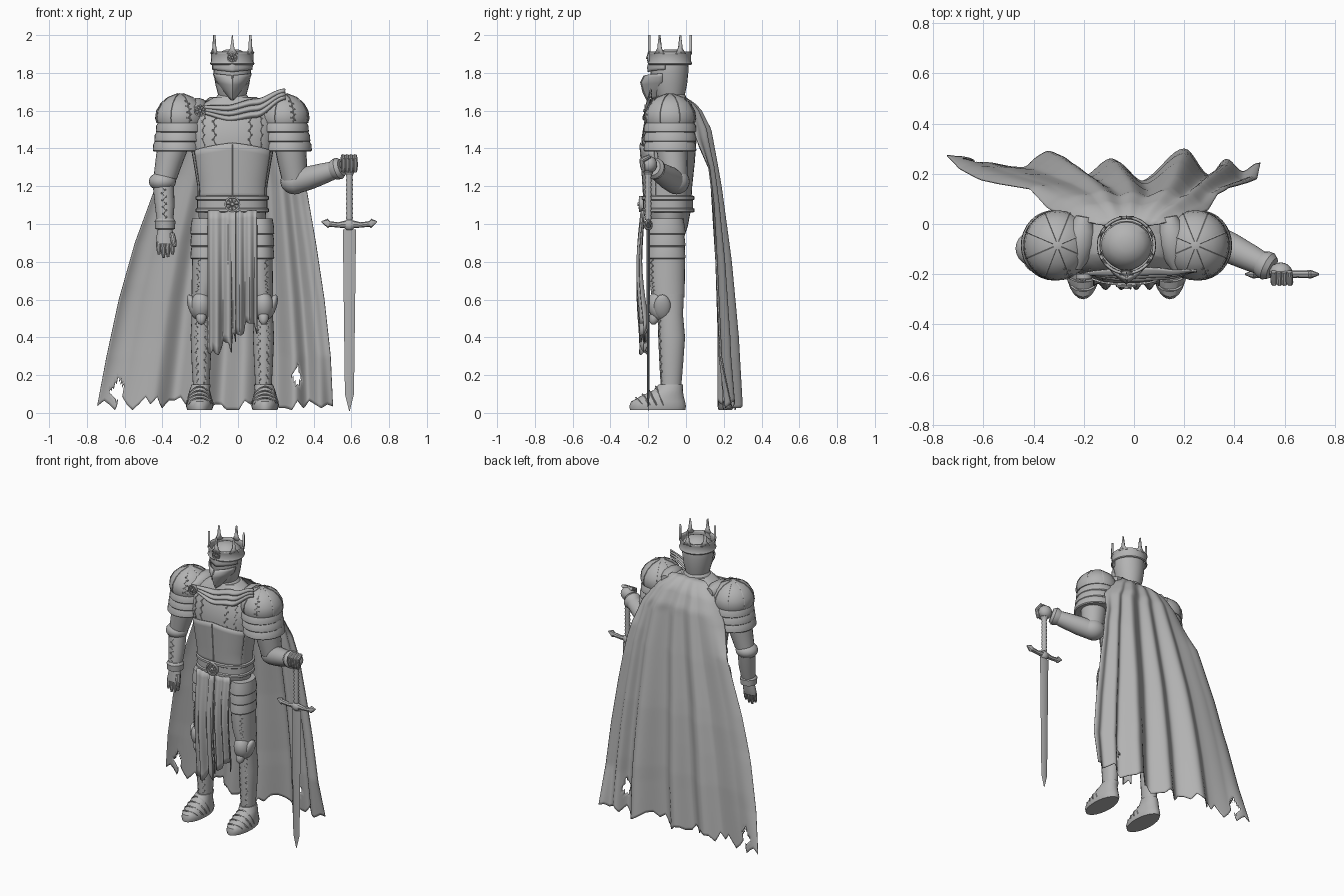
import bpy, bmesh, math, random
from mathutils import Vector, Quaternion

if "Cube" in bpy.data.objects:
    bpy.data.objects.remove(bpy.data.objects["Cube"])

random.seed(4)
C, Y0 = -0.03, -0.08          # body axis
Z = Vector((0, 0, 1))
steel = bpy.data.materials.new("grey steel")
steel.diffuse_color = (0.45, 0.45, 0.45, 1)
steel.use_nodes = True
steel.node_tree.nodes["Principled BSDF"].inputs["Base Color"].default_value = steel.diffuse_color


def finish(name, bm, angle=35, thick=0):
    bmesh.ops.recalc_face_normals(bm, faces=bm.faces)
    me = bpy.data.meshes.new(name)
    bm.to_mesh(me)
    bm.free()
    me.shade_smooth()
    me.set_sharp_from_angle(angle=math.radians(angle))
    me.materials.append(steel)
    ob = bpy.data.objects.new(name, me)
    bpy.context.collection.objects.link(ob)
    if thick:
        mod = ob.modifiers.new("thickness", 'SOLIDIFY')
        mod.thickness, mod.offset = thick, 0
    return ob


def table(pts, t, smooth=False):
    """Interpolate y from a sorted list of (t, y)."""
    for (a, p), (b, q) in zip(pts, pts[1:]):
        if t <= b:
            k = max(0, (t - a) / (b - a))
            if smooth:
                k = k * k * (3 - 2 * k)
            return p + (q - p) * k
    return pts[-1][1]


def ring_point(st, ang, rot, power=2, grow=0):
    x, y, z, rx, ry = st
    c, s = math.cos(ang), math.sin(ang)
    e = 2 / power
    p = Vector(((rx + grow) * math.copysign(abs(c) ** e, c), (ry + grow) * math.copysign(abs(s) ** e, s), 0))
    return Vector((x, y, z)) + rot @ p


def turn(stations, axis):
    axis = axis or Vector(stations[-1][:3]) - Vector(stations[0][:3])
    return Z.rotation_difference(axis)


def loft(name, stations, n=24, axis=Z, power=2, caps=True, thick=0, angle=35):
    """Skin over elliptical rings (x, y, z, rx, ry) set square to an axis."""
    rot, bm = turn(stations, axis), bmesh.new()
    rings = [[bm.verts.new(ring_point(s, math.tau * i / n, rot, power)) for i in range(n)] for s in stations]
    for a, b in zip(rings, rings[1:]):
        for i in range(n):
            j = (i + 1) % n
            bm.faces.new((a[i], a[j], b[j], b[i]))
    if caps:
        bm.faces.new(rings[0][::-1])
        bm.faces.new(rings[-1])
    return finish(name, bm, angle, thick)


def limb(name, a, b, radii, n=20):
    a, b = Vector(a), Vector(b)
    k = len(radii) - 1
    return loft(name, [(*a.lerp(b, i / k), r, r) for i, r in enumerate(radii)], n, None)


def ball(name, pos, size, rot=(0, 0, 0), seg=20):
    bm = bmesh.new()
    bmesh.ops.create_uvsphere(bm, u_segments=seg, v_segments=seg // 2, radius=1)
    ob = finish(name, bm)
    ob.location, ob.scale, ob.rotation_euler = pos, size, rot
    return ob


def cloth(name, fn, nu, nv, thick=0.006, hole=None):
    bm = bmesh.new()
    g = [[bm.verts.new(fn(i / nu, j / nv)) for i in range(nu + 1)] for j in range(nv + 1)]
    for j in range(nv):
        for i in range(nu):
            f = (g[j][i], g[j][i + 1], g[j + 1][i + 1], g[j + 1][i])
            mid = sum((v.co for v in f), Vector()) / 4
            if not (hole and hole(mid)):
                bm.faces.new(f)
    return finish(name, bm, 50, thick)


def wire(name, pts, r):
    """Thin raised line through points."""
    bm = bmesh.new()
    rings = []
    for i, p in enumerate(pts):
        d = Vector(pts[min(i + 1, len(pts) - 1)]) - Vector(pts[max(i - 1, 0)])
        q = Z.rotation_difference(d)
        rings.append([bm.verts.new(Vector(p) + q @ Vector((r * math.cos(a), r * math.sin(a), 0)))
                      for a in (0, 1.571, 3.142, 4.712)])
    for a, b in zip(rings, rings[1:]):
        for i in range(4):
            bm.faces.new((a[i], a[(i + 1) % 4], b[(i + 1) % 4], b[i]))
    return finish(name, bm)


def vine(name, st, ang, amp=0.08, waves=6, lo=0.05, hi=0.95, axis=Z, power=2):
    """Engraved scroll running along a loft."""
    rot, pts = turn(st, axis), []
    for i in range(waves * 10 + 1):
        w = math.tau * i / 10
        t = lo + (hi - lo) * i / (waves * 10) + 0.25 / waves * (hi - lo) * math.sin(2 * w)
        k = min(max(t, 0), 0.999) * (len(st) - 1)
        a, b, f = st[int(k)], st[int(k) + 1], k % 1
        s = [p + (q - p) * f for p, q in zip(a, b)]
        pts.append(ring_point(s, ang + amp * math.sin(w), rot, power, 0.0005))
    wire(name, pts, 0.002)


def rosette(name, x, y, z, r):
    loft(name, [(x, y + .02, z, r, r), (x, y, z, r, r), (x, y, z, r * .8, r * .8), (x, y + .008, z, r * .75, r * .75),
                (x, y + .008, z, r * .3, r * .3), (x, y - .008, z, r * .2, r * .2)], 16, None)
    for k in range(8):
        a = math.tau * k / 8
        ball(name + "_petal", (x + r * .52 * math.cos(a), y + .006, z + r * .52 * math.sin(a)),
             (r * .26, .007, r * .1), (0, -a, 0), 8)


# torso, belly plate, belt and hips
torso = [(C, -.095, 1.1, .183, .122), (C, -.095, 1.2, .185, .128), (C, -.092, 1.32, .205, .138),
         (C, -.09, 1.45, .228, .146), (C, -.085, 1.55, .228, .135), (C, -.08, 1.62, .18, .105), (C, -.08, 1.67, .1, .08)]
loft("torso", torso, 36, power=2.4)
for a in (-2.25, -1.93, -1.21, -.89):
    vine("chest_scroll", torso, a, .05, 9, .05, .75, power=2.4)


def belly(u, v):
    a = -math.pi / 2 + (u - .5) * 2.2
    z = 1.13 + v * (.26 + .04 * (1 - abs(2 * u - 1)))
    s = (C, -.093, z, table([(1.1, .187), (1.2, .189), (1.43, .227)], z), table([(1.1, .126), (1.2, .132), (1.43, .149)], z))
    return ring_point(s, a, Quaternion(), 2.4)


cloth("belly_plate", belly, 24, 8, .006)
wire("belly_ridge", [(C, -.222, 1.15), (C, -.228, 1.25), (C, -.241, 1.42)], .006)
loft("belt", [(C, -.095, z, .186 + d, .132 + d) for z, d in
              ((1.06, 0), (1.065, .008), (1.08, .008), (1.085, 0), (1.125, 0), (1.13, .008), (1.145, .008), (1.15, 0))], 36, power=2.4)
loft("hips", [(C, -.09, .93, .13, .08), (C, -.09, .99, .175, .1), (C, -.095, 1.07, .18, .12)], 28)
rosette("buckle", C, -.25, 1.105, .042)
loft("gorget", [(C, -.08, 1.58, .13, .12), (C, -.08, 1.65, .1, .09), (C, -.08, 1.68, .08, .078), (C, -.08, 1.69, .07, .07)])

# helmet with brow and pointed face plate
loft("helmet", [(C, y, z, r, q) for z, r, y, q in ((1.63, .06, -.08, .06), (1.68, .074, -.085, .078), (1.74, .09, -.088, .094),
     (1.8, .099, -.088, .1), (1.85, .101, -.085, .098), (1.885, .092, -.08, .088), (1.91, .066, -.08, .063), (1.925, .03, -.08, .03))])


def plate(rows, back):
    def fn(u, v):
        z = rows[0][0] + (rows[-1][0] - rows[0][0]) * v
        w, r = (table([(q[0], q[i]) for q in rows], z) for i in (1, 2))
        s = 2 * u - 1
        return (C + w * s, r + (back - r) * (.5 * abs(s) + .5 * s ** 4), z + .012 * abs(s))
    return fn


cloth("face_plate", plate([(1.655, .015, -.2), (1.7, .055, -.22), (1.75, .088, -.235), (1.785, .1, -.215)], -.125), 16, 8, .008)
cloth("brow_plate", plate([(1.805, .104, -.2), (1.83, .105, -.202), (1.86, .105, -.195)], -.11), 16, 4, .008)
wire("face_ridge", [(C, -.205, 1.655), (C, -.226, 1.7), (C, -.238, 1.75), (C, -.22, 1.785)], .005)

# crown
loft("crown_band", [(C, Y0 - .005, z, r, r) for z, r in ((1.845, .11), (1.85, .114), (1.86, .108), (1.9, .109), (1.912, .113))],
     36, caps=False, thick=.008)
for k in range(6):
    a = math.tau * k / 6 - math.pi / 2
    dx, dy = math.cos(a), math.sin(a)
    bm = bmesh.new()
    pts = [(-.03, 1.9), (.03, 1.9), (.011, 1.93), (.002, 2), (-.002, 2), (-.011, 1.93)]
    bm.faces.new([bm.verts.new((C + .11 * dx - t * dy, Y0 - .005 + .11 * dy + t * dx, z)) for t, z in pts])
    finish("crown_spike", bm, thick=.012)
rosette("crown_jewel", C, -.205, 1.88, .028)

for s in (-1, 1):
    sx = C + s * .275
    # layered shoulder guard
    dome = [(sx, -.085, z, r, r * 1.04) for z, r in ((1.535, .127), (1.56, .134), (1.6, .128), (1.64, .105), (1.67, .07), (1.69, .015))]
    loft("shoulder_dome", dome, 32)
    for k in range(8):
        wire("dome_rib", [ring_point(d, math.tau * (k + .5) / 8, Quaternion(), 2, .0005) for d in dome], .003)
    vine("dome_scroll", dome, -1.2, .12, 4, .1, .7)
    for k in range(3):
        z, x = 1.55 - .05 * k, sx + s * .008 * k
        loft("shoulder_lame", [(x, -.085, z, .112, .12), (x, -.085, z - .03, .128, .137), (x, -.085, z - .06, .13, .14),
                               (x, -.085, z - .066, .124, .134)], 32)
    limb("shoulder_cloth", (C + s * .2, -.18, 1.6), (C + s * .17, .03, 1.615), [.02, .05, .06, .055, .03])

    # thigh with tassets, knee, shin and foot
    x = C + s * .14
    thigh = [(x, -.1, 1.0, .068, .09), (x, -.1, .85, .072, .095), (x + s * .008, -.1, .7, .067, .094), (x + s * .02, -.095, .61, .056, .086)]
    loft("thigh", thigh)
    vine("thigh_scroll", thigh, -math.pi / 2 + s * .55, .14, 7, .4, .9)
    for k in range(3):
        z = 1.03 - .065 * k
        loft("tasset", [(x + s * .005, -.105, z, .068, .09), (x + s * .005, -.105, z - .05, .076, .1),
                        (x + s * .005, -.105, z - .08, .077, .102), (x + s * .005, -.105, z - .086, .072, .096)])
    x = C + s * .165
    ball("knee_cap", (x, -.14, .565), (.055, .062, .08), (.25, 0, 0))
    ball("knee_wing", (x + s * .042, -.125, .56), (.026, .045, .07), (0, s * .35, 0))
    ball("knee_point", (x, -.165, .51), (.028, .028, .045), (-.3, 0, 0))
    shin = [(x, -.085, .63, .05, .074), (x, -.082, .52, .05, .066), (x, -.076, .4, .056, .071), (x, -.078, .26, .05, .063), (x, -.08, .12, .042, .053)]
    loft("shin", shin)
    for a in (-.5, .5):
        vine("shin_scroll", shin, -math.pi / 2 + a, .16, 9, .3, .95)
    fx = x + s * .008
    foot = [(fx, -.15, .015, .066, .146), (fx, -.15, .035, .072, .15), (fx, -.148, .06, .068, .143), (fx, -.125, .09, .062, .112),
            (fx, -.095, .12, .054, .078), (x, -.08, .15, .05, .064)]
    loft("foot", foot)
    for k, (y, h, w) in enumerate(((-.265, .08, .055), (-.23, .098, .066), (-.195, .118, .069), (-.16, .14, .066))):
        wire("foot_lame", [(fx + w * math.cos(a), y + .04 * (1 - math.sin(a)), .04 + (h - .04) * math.sin(a))
                           for a in [math.pi * i / 12 for i in range(13)]], .005)

# hanging left arm, forearm swung slightly forward
limb("upper_arm", (-.325, -.085, 1.5), (-.385, -.095, 1.25), [.085, .083, .072, .062])
ball("elbow", (-.4, -.098, 1.225), (.072, .07, .052))
fore = [(-.395, -.1, 1.2, .056, .056), (-.388, -.118, 1.1, .052, .054), (-.386, -.138, 1.0, .042, .045)]
loft("forearm", fore)
vine("forearm_scroll", fore, -1.6, .25, 5)
loft("cuff", [(-.386, -.138, z, r, r) for z, r in ((1.03, .045), (1.015, .055), (.975, .052), (.97, .042))])
loft("hand", [(-.386, -.142, .98, .036, .03), (-.386, -.148, .93, .047, .028), (-.386, -.155, .895, .046, .024)], 16)
for k in range(4):
    fx = -.422 + .024 * k
    limb("finger", (fx, -.155, .905), (fx + .004, -.168, (.84, .822, .825, .84)[k]), [.013, .013, .012, .007], 10)
limb("thumb", (-.35, -.158, .95), (-.335, -.18, .88), [.014, .016, .009], 10)

# bent right arm holding the sword
limb("upper_arm", (.265, -.085, 1.5), (.3, -.06, 1.24), [.085, .083, .077, .068])
ball("elbow", (.3, -.05, 1.225), (.076, .07, .068))
limb("forearm", (.3, -.055, 1.22), (.54, -.172, 1.295), [.062, .062, .054, .043])
limb("cuff", (.5, -.152, 1.283), (.55, -.177, 1.3), [.047, .056, .058, .045])
ball("hand", (.585, -.195, 1.315), (.046, .042, .045))
for k in range(4):
    fx = .556 + .021 * k
    limb("finger", (fx, -.19, 1.36), (fx + .002, -.238, 1.335), [.011, .014, .013], 10)
    limb("finger", (fx + .002, -.236, 1.345), (fx + .002, -.225, 1.275), [.012, .014, .009], 10)

# sword
SX, SY = .59, -.2
loft("blade", [(SX, SY, 0.01, .002, .001), (SX, SY, .1, .024, .007), (SX, SY, .97, .035, .009)], 4)
loft("grip", [(SX, SY, 1.02 + .25 * i / 20, .015 + .004 * (i % 2), .015 + .004 * (i % 2)) for i in range(21)], 12)
loft("pommel", [(SX, SY, 1.25, .014, .014), (SX, SY, 1.275, .026, .026), (SX, SY, 1.3, .012, .012)], 12)
for s in (-1, 1):
    loft("guard", [(SX, SY, 1.0, .024, .02), (SX + s * .06, SY, .995, .014, .014), (SX + s * .105, SY, 1.0, .015, .016),
                   (SX + s * .115, SY, 1.003, .025, .017), (SX + s * .147, SY, 1.012, .003, .004)], 8, Vector((s, 0, 0)))
ball("guard_boss", (SX, SY, .995), (.032, .024, .03), seg=12)


# front sash and brooch
def sash(u, v):
    top = table([(0, 1.625), (.3, 1.625), (.65, 1.66), (1, 1.715)], u, True)
    low = table([(0, 1.585), (.35, 1.545), (.65, 1.565), (1, 1.66)], u, True)
    wave = abs(math.sin(3 * math.pi * v)) * math.sin(math.pi * (.1 + .85 * u))
    bow = table([(0, -.195), (.4, -.21), (.75, -.205), (1, -.185)], u, True) + .035 * (1 - v) * math.sin(math.pi * u)
    return (-.2 + .45 * u, bow - .022 * wave, top + (low - top) * v)


cloth("sash", sash, 24, 24, .008)
rosette("brooch", -.2, -.22, 1.6, .032)


# hanging waist cloth in three strips
def strip(x0, x1, low, y, folds):
    rag = [(i / 9, random.uniform(0, .09)) for i in range(10)]

    def fn(u, v):
        z = 1.07 + (low + table(rag, u) - 1.07) * v
        yy = y - .022 * math.sin(math.pi * min(1, v * 1.1)) + (.006 + .014 * v) * math.sin(folds * math.tau * u)
        return (x0 + (x1 - x0) * u, yy, z)
    return fn


cloth("waist_cloth_left", strip(-.16, -.035, .3, -.225, 2), 27, 16)
cloth("waist_cloth_right", strip(-.03, .1, .4, -.225, 2.5), 27, 16)
cloth("waist_cloth_middle", strip(-.055, -.012, .36, -.238, .5), 9, 12)

# cape with pleats, edges wrapped over the shoulders, ragged hem and torn holes
hem = [(-.74, .28), (-.6, .24), (-.45, .225), (-.34, .29), (-.2, .19), (-.09, .26), (.02, .17), (.2, .3), (.3, .19),
       (.37, .265), (.44, .17), (.5, .25)]
left = [(.04, -.745), (.3, -.695), (.6, -.63), (.9, -.545), (1.2, -.435), (1.45, -.335), (1.58, -.26), (1.67, -.15)]
right = [(.04, .503), (.3, .49), (.6, .457), (.9, .412), (1.2, .36), (1.45, .295), (1.58, .21), (1.67, .1)]
back = [(0, .235), (.4, .225), (.8, .2), (1.2, .16), (1.5, .12), (1.6, .075), (1.64, .04), (1.67, -.005)]
edge_l = [(0, .28), (.3, .22), (.68, .175), (1.25, .14), (1.42, .065), (1.67, .0)]
edge_r = [(0, .25), (.3, .18), (1.1, .145), (1.3, .12), (1.45, .055), (1.67, .0)]
rag = [(i / 40, random.choice((0, .01, .03, .05, .07)) if i % 40 else .02) for i in range(41)]


def cape(u, v):
    z = 1.67 + (.015 + table(rag, u) - 1.67) * v
    a, b = table(left, z), table(right, z)
    s = 2 * u - 1
    y = table(back, z) + (table(hem, -.74 + 1.24 * u, True) - .235) * v ** .7
    k = s ** 6
    return (a + (b - a) * u, y + (table(edge_l if s < 0 else edge_r, z) - y) * k, z)


def torn(p):
    r = .006 * math.sin(p.z * 70)
    return abs(p.x + .635 + r) + abs(p.z - .115) * .5 < .036 or abs(p.x - .31 + r) + abs(p.z - .195) * .45 < .027


cloth("cape", cape, 120, 90, .005, torn)
